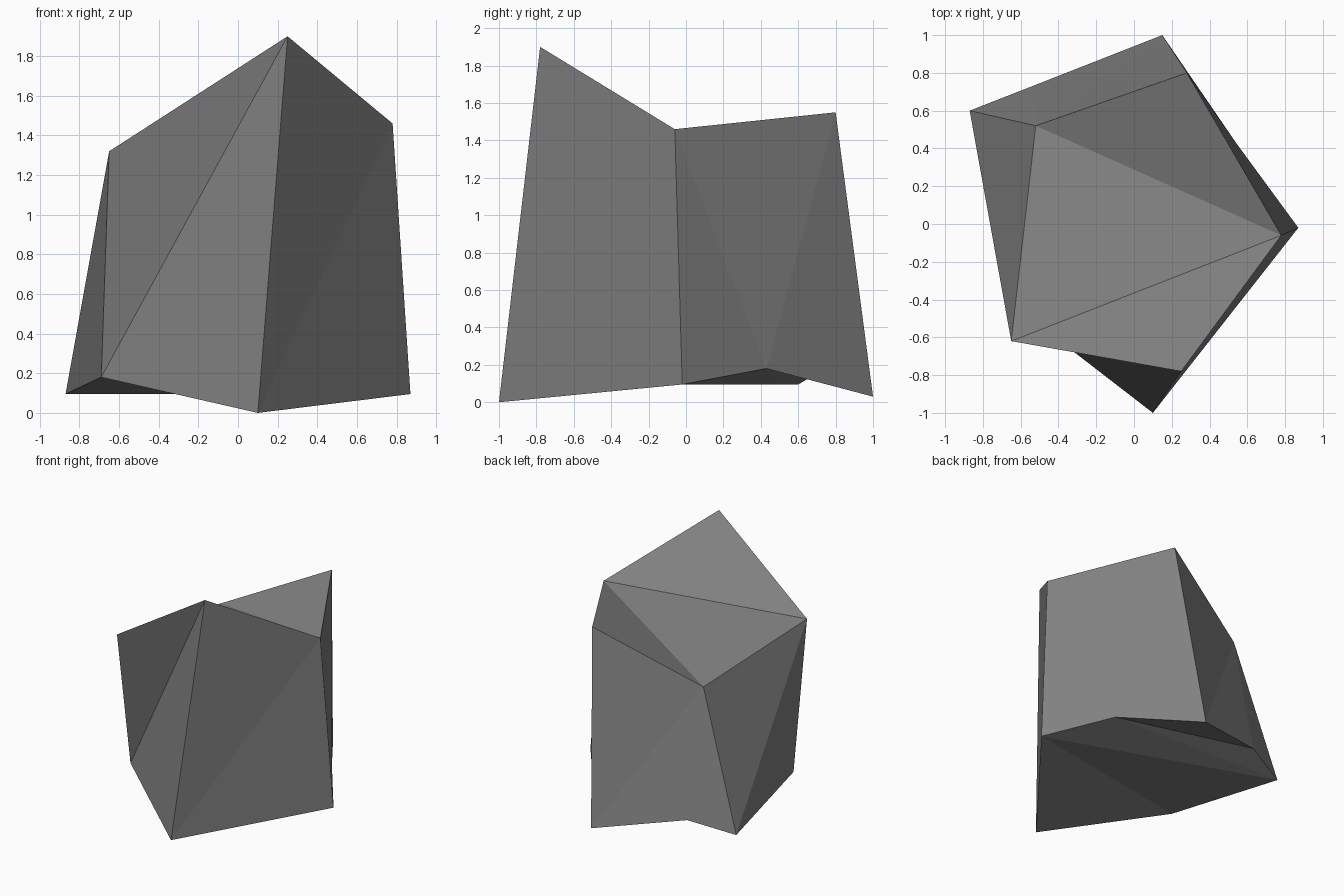
import bpy, bmesh

if "Cube" in bpy.data.objects:
    bpy.data.objects.remove(bpy.data.objects["Cube"])

# One flat grey for the stone
grey = bpy.data.materials.new("stone grey")
grey.diffuse_color = (0.22, 0.22, 0.22, 1)
grey.use_nodes = True
grey.node_tree.nodes["Principled BSDF"].inputs["Base Color"].default_value = grey.diffuse_color

# Corner points of the rock: lower-case = base ring, upper-case = top ring
corners = {
    "a": (-0.87, 0.60, 0.095), "g": (-0.525, 0.735, 0.175), "b": (0.15, 1.0, 0.03),
    "f": (0.54, 0.43, 0.18), "c": (0.87, -0.02, 0.095), "d": (0.10, -1.0, 0.0),
    "e": (-0.69, -0.39, 0.18),
    "A": (-0.52, 0.52, 1.17), "B": (0.28, 0.80, 1.55), "C": (0.78, -0.06, 1.46),
    "D": (0.25, -0.78, 1.90), "E": (-0.65, -0.62, 1.32),
}
top = "DCE ECA ACB"
sides = "cfC fBC fbB BbA bgA gaA aAE aEe eED eDd dCD dcC"
base = "fbg fga fac cae ced"

# Build the faceted rock
bm = bmesh.new()
vert = {name: bm.verts.new(co) for name, co in corners.items()}
for tri in f"{top} {sides} {base}".split():
    bm.faces.new([vert[n] for n in tri])
bmesh.ops.recalc_face_normals(bm, faces=bm.faces)

mesh = bpy.data.meshes.new("rock")
bm.to_mesh(mesh)
bm.free()
mesh.materials.append(grey)
bpy.context.collection.objects.link(bpy.data.objects.new("rock", mesh))
